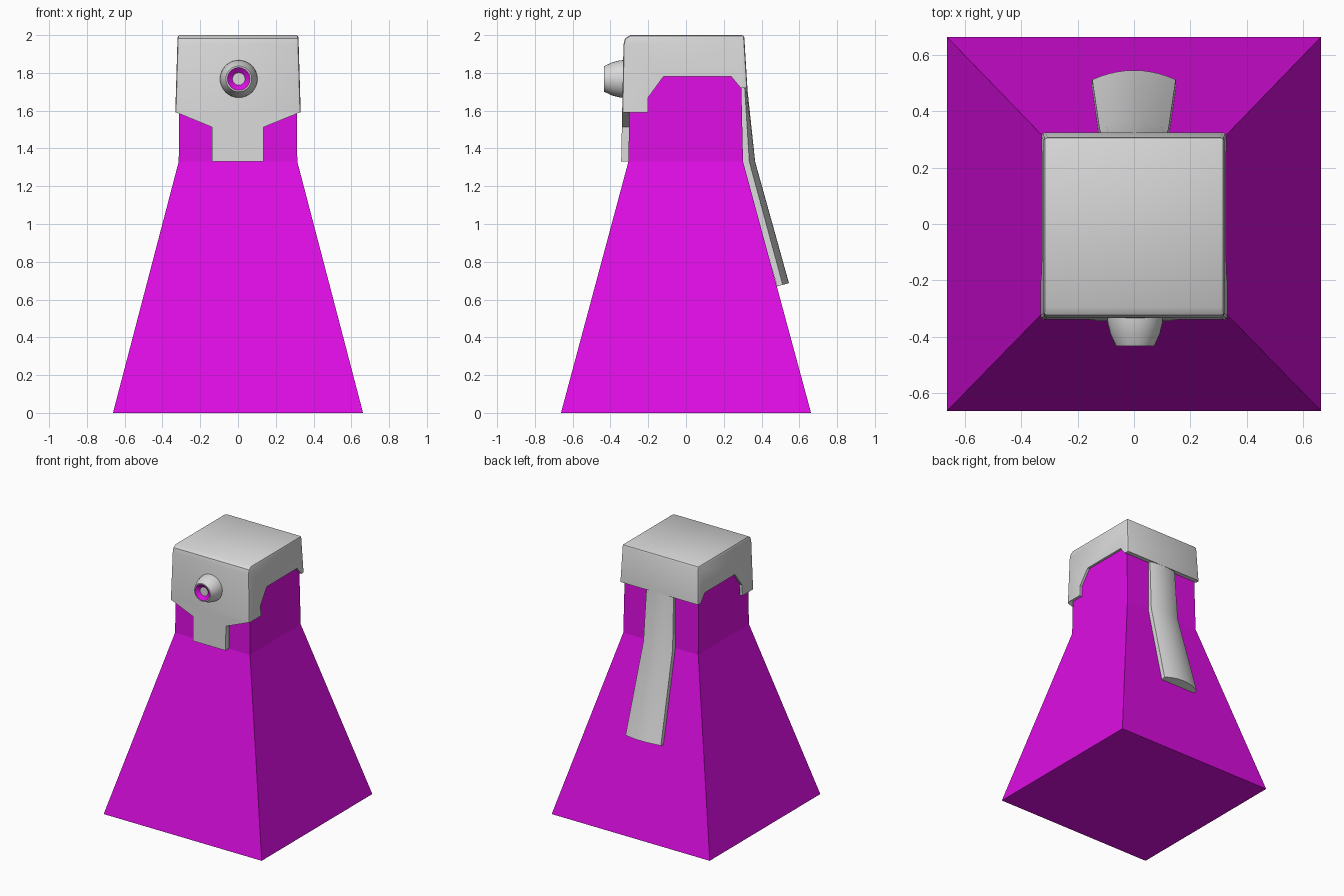
import bpy, bmesh, math

if "Cube" in bpy.data.objects:
    bpy.data.objects.remove(bpy.data.objects["Cube"])


def material(name, rgb):
    m = bpy.data.materials.new(name)
    m.diffuse_color = (*rgb, 1)
    m.use_nodes = True
    m.node_tree.nodes["Principled BSDF"].inputs["Base Color"].default_value = m.diffuse_color
    return m


MAGENTA = material("magenta", (0.73, 0.004, 0.77))
GREY = material("light_grey", (0.70, 0.70, 0.70))


def finish(bm, name, mats, smooth=None):
    bmesh.ops.recalc_face_normals(bm, faces=bm.faces)
    me = bpy.data.meshes.new(name)
    bm.to_mesh(me)
    bm.free()
    ob = bpy.data.objects.new(name, me)
    bpy.context.collection.objects.link(ob)
    for m in mats:
        me.materials.append(m)
    if smooth:
        bpy.ops.object.select_all(action='DESELECT')
        ob.select_set(True)
        bpy.context.view_layer.objects.active = ob
        bpy.ops.object.shade_smooth_by_angle(angle=math.radians(smooth))
    return ob


def loft(bm, rings):
    """Skin a list of equal closed rings and cap both ends."""
    vs = [[bm.verts.new(p) for p in r] for r in rings]
    n = len(vs[0])
    for a, b in zip(vs, vs[1:]):
        for i in range(n):
            j = (i + 1) % n
            bm.faces.new((a[i], a[j], b[j], b[i]))
    bm.faces.new(vs[0][::-1])
    bm.faces.new(vs[-1])
    return vs


# Body: flared square bottle with a nearly straight neck
bm = bmesh.new()
loft(bm, [[(-x, y0, z), (x, y0, z), (x, y1, z), (-x, y1, z)]
          for z, x, y0, y1 in ((0, .662, -.662, .662),
                               (1.33, .314, -.305, .302),
                               (1.85, .308, -.296, .29))])
finish(bm, "bottle_body", [MAGENTA])


# Spray head: side profile extruded across, with notched side edges
def half_width(z):
    return .332 - (z - 1.59) * .03


OUTER = [(-.338, 1.59), (-.331, 1.95), (-.323, 1.982), (-.295, 2.0),
         (.308, 2.0), (.325, 1.72)]
NOTCH = [(.29, 1.72), (.24, 1.78), (-.12, 1.78), (-.2, 1.67), (-.2, 1.59)]
bm = bmesh.new()
sides = loft(bm, [[(s * half_width(z), y, z) for y, z in OUTER + NOTCH]
                  for s in (-1, 1)])
edges = [bm.edges.get((side[i], side[i + 1])) for side in sides for i in range(5)]
edges.append(bm.edges.get((sides[0][4], sides[1][4])))
bmesh.ops.bevel(bm, geom=edges, offset=.013, segments=2, profile=.5,
                affect='EDGES')
finish(bm, "spray_head", [GREY], 35)

# Front apron: tapering plate with a hanging tab
APRON = [(-.325, 1.59), (-.138, 1.513), (-.138, 1.33),
         (.136, 1.33), (.136, 1.513), (.325, 1.59)]
bm = bmesh.new()
loft(bm, [[(x, -.338 - (1.59 - z) * .02, z) for x, z in APRON],
          [(x, -.298, z) for x, z in APRON]])
finish(bm, "front_apron", [GREY])

# Nozzle: lathed cone with a recessed magenta ring
PROFILE = [(.1, -.325), (.098, -.35), (.088, -.39), (.068, -.433),
           (.06, -.433), (.033, -.412), (.0, -.412)]
SEG = 32
bm = bmesh.new()
rings = []
for r, y in PROFILE[:-1]:
    rings.append([bm.verts.new((.004 + r * math.cos(2 * math.pi * i / SEG), y,
                                1.768 + r * math.sin(2 * math.pi * i / SEG)))
                  for i in range(SEG)])
for k, (a, b) in enumerate(zip(rings, rings[1:])):
    for i in range(SEG):
        j = (i + 1) % SEG
        f = bm.faces.new((a[i], a[j], b[j], b[i]))
        f.material_index = 1 if k == 4 else 0
bm.faces.new(rings[-1])
bm.faces.new(rings[0])
finish(bm, "nozzle", [GREY, MAGENTA], 30)

# Back lever: crowned strip following the back of the bottle
# station: half width, (inner y, z), (edge y, z), (crown y, z)
STATIONS = [(.112, (.28, 1.78), (.307, 1.78), (.318, 1.78)),
            (.122, (.298, 1.33), (.335, 1.33), (.366, 1.33)),
            (.148, (.482, .67), (.512, .678), (.545, .687))]
bm = bmesh.new()
rings = []
for w, inner, edge, crown in STATIONS:
    ring = [(-w, *inner), (w, *inner)]
    for i in range(11):
        t = 1 - 2 * i / 10
        k = 1 - t * t
        ring.append((w * t, edge[0] + (crown[0] - edge[0]) * k,
                     edge[1] + (crown[1] - edge[1]) * k))
    rings.append(ring)
loft(bm, rings)
finish(bm, "back_lever", [GREY], 14)
